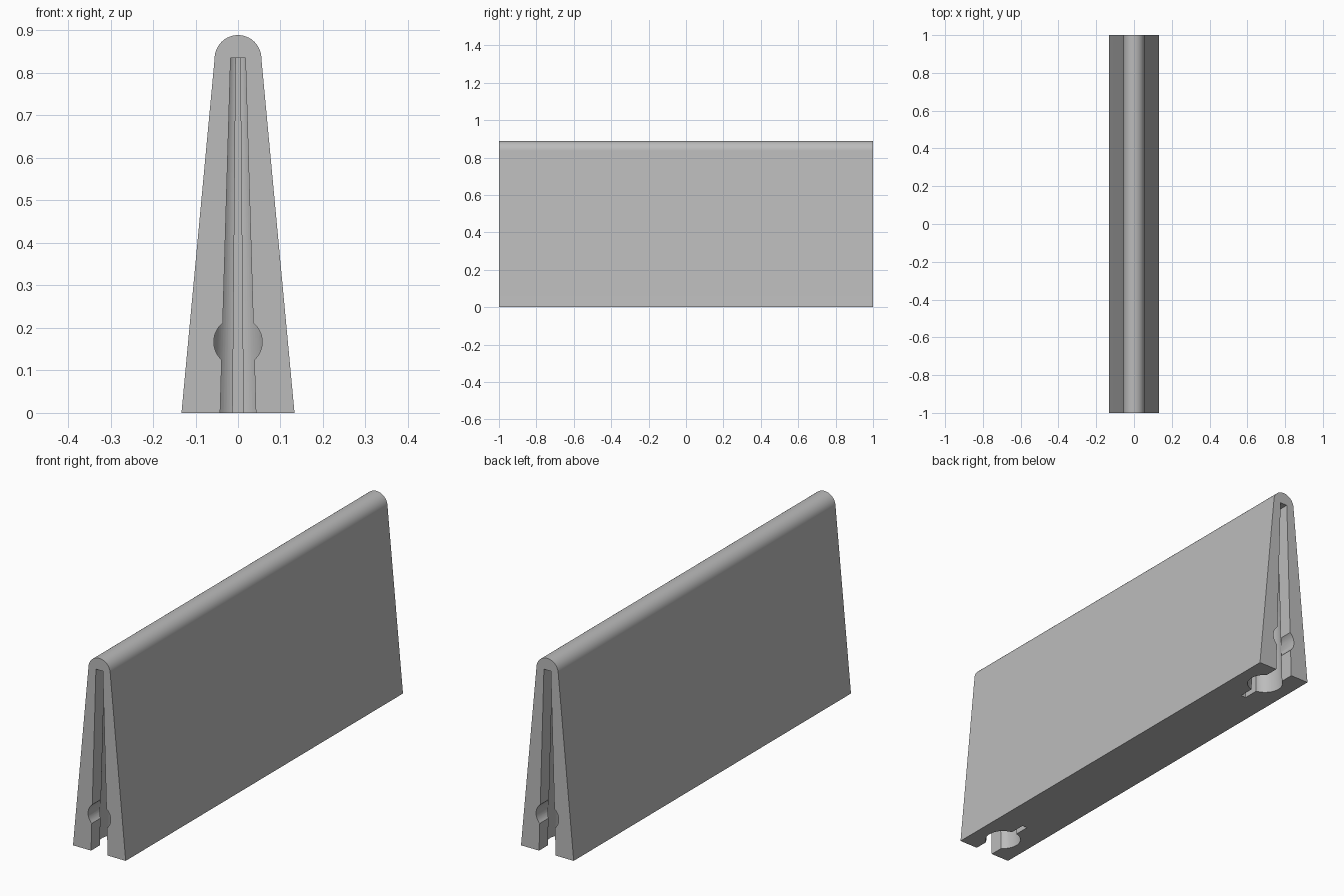
import bpy, bmesh, math

cube = bpy.data.objects.get("Cube")
if cube:
    bpy.data.objects.remove(cube, do_unlink=True)

HEIGHT = 0.835          # height where the rounded top starts
HALF_BASE, HALF_TOP = 0.133, 0.055

grey = bpy.data.materials.new("light grey")
grey.use_nodes = True
grey.diffuse_color = (0.5, 0.5, 0.5, 1)
grey.node_tree.nodes["Principled BSDF"].inputs["Base Color"].default_value = (0.5, 0.5, 0.5, 1)


def taper(z):
    return 1 - (1 - HALF_TOP / HALF_BASE) * z / HEIGHT


def loft(name, rings):
    """Solid between two matching closed outlines."""
    bm = bmesh.new()
    a, b = [[bm.verts.new(p) for p in ring] for ring in rings]
    bm.faces.new(a)
    bm.faces.new(b)
    for i in range(len(a)):
        j = (i + 1) % len(a)
        bm.faces.new((a[i], a[j], b[j], b[i]))
    bmesh.ops.recalc_face_normals(bm, faces=bm.faces)
    mesh = bpy.data.meshes.new(name)
    bm.to_mesh(mesh)
    bm.free()
    mesh.materials.append(grey)
    obj = bpy.data.objects.new(name, mesh)
    bpy.context.collection.objects.link(obj)
    return obj


def cut(target, cutter):
    cutter.hide_render = True
    mod = target.modifiers.new("cut", 'BOOLEAN')
    mod.operation = 'DIFFERENCE'
    mod.solver = 'EXACT'
    mod.object = cutter
    bpy.context.view_layer.objects.active = target
    bpy.ops.object.modifier_apply(modifier=mod.name)
    bpy.data.objects.remove(cutter, do_unlink=True)


# Tapered body with a rounded top edge
profile = [(-HALF_BASE, 0), (HALF_BASE, 0)]
for i in range(33):
    a = math.pi * i / 32
    profile.append((HALF_TOP * math.cos(a), HALF_TOP * math.sin(a) + HEIGHT - 0.001))
body = loft("wedge_body", [[(x, y, z) for x, z in profile] for y in (-1, 1)])

# Keyhole outline: entry slot, round socket and narrow relief slit
ENTRY, SLIT, RADIUS, CENTRE = 0.042, 0.0125, 0.075, 0.125
start = math.asin(ENTRY / RADIUS)
stop = math.pi - math.asin(SLIT / RADIUS)
half = [(ENTRY, -0.1)]
for i in range(25):
    a = start + (stop - start) * i / 24
    half.append((RADIUS * math.sin(a), CENTRE - RADIUS * math.cos(a)))
half.append((SLIT, 0.27))
outline = half + [(-x, d) for x, d in reversed(half)]

for side in (-1, 1):
    # Keyhole narrows sideways with the body
    rings = [[(x * taper(z), side * (1 - d), z) for x, d in outline]
             for z in (-0.1, HEIGHT)]
    cut(body, loft("keyhole_cutter", rings))
    # Round pin hole from the end into the socket
    circle = [(0.057 * math.cos(math.tau * i / 48), 0.167 + 0.057 * math.sin(math.tau * i / 48))
              for i in range(48)]
    cut(body, loft("pin_cutter", [[(x, side * y, z) for x, z in circle]
                                  for y in (1.1, 1 - CENTRE)]))

# Smooth curves, sharp edges
bpy.ops.object.select_all(action='DESELECT')
body.select_set(True)
bpy.context.view_layer.objects.active = body
bpy.ops.object.shade_smooth_by_angle(angle=math.radians(25))
